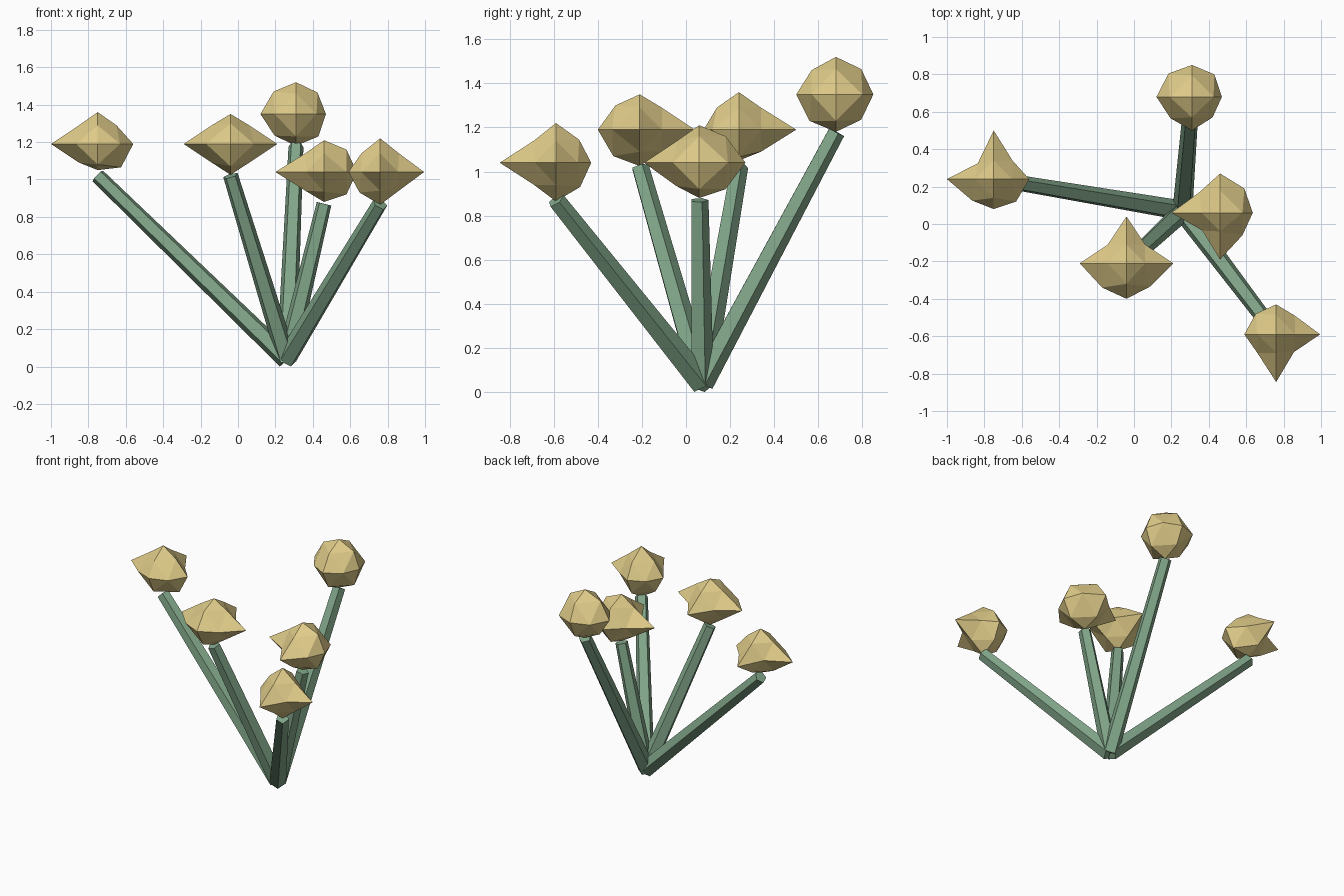
import bpy, bmesh
from mathutils import Vector
from itertools import product

if "Cube" in bpy.data.objects:
    bpy.data.objects.remove(bpy.data.objects["Cube"])


def material(name, rgb):
    m = bpy.data.materials.new(name)
    m.diffuse_color = (*rgb, 1)
    m.use_nodes = True
    m.node_tree.nodes["Principled BSDF"].inputs["Base Color"].default_value = m.diffuse_color
    return m


GREEN = material("stem_green", (0.22, 0.38, 0.25))
GOLD = material("bloom_gold", (0.74, 0.60, 0.25))
BASE = Vector((0.26, 0.07, 0.04))
SIGNS = [(1, 1), (1, -1), (-1, 1), (-1, -1)]

# Per bloom: centre, reach along +x -x +y -y +z -z, then the edge-middle
# offsets in hundredths for the xy, xz and yz planes (++ +- -+ --)
BLOOMS = [
    ((-0.75, 0.24, 1.19), (19, 25, 26, 16, 17, 14),
     (10, 12, 8.5, 11.5), (10, 12.5, 10, 10), (10, 10, 10, 11)),
    ((-0.04, -0.21, 1.19), (25, 25, 25, 19, 16, 16.5),
     (10, 12.5, 10, 13), (10, 10, 10, 10), (10, 10, 11, 12)),
    ((0.31, 0.68, 1.35), (16, 19, 17, 18, 17, 17),
     (12, 11, 12.5, 11.5), (11.5, 12, 12, 11.5), (11.5, 11.5, 11, 12)),
    ((0.46, 0.06, 1.04), (17.5, 26, 21, 25, 17, 16),
     (13, 12, 11, 9.5), (12, 12, 10, 10), (12, 12, 10, 10.5)),
    ((0.76, -0.59, 1.04), (23.5, 17, 16, 25.5, 18, 17.5),
     (10, 9.5, 11, 10), (10, 10, 10, 11), (10.5, 11, 10, 10)),
]


def finish(bm, name, mat):
    bmesh.ops.recalc_face_normals(bm, faces=bm.faces)
    me = bpy.data.meshes.new(name)
    bm.to_mesh(me)
    bm.free()
    me.materials.append(mat)
    ob = bpy.data.objects.new(name, me)
    bpy.context.collection.objects.link(ob)
    return ob


# Faceted bloom: once-divided octahedron with uneven points
def bloom(name, centre, reach, *planes):
    bm = bmesh.new()
    tip, mid = {}, {}
    for axis in range(3):
        for k, s in enumerate((1, -1)):
            v = Vector((0, 0, 0))
            v[axis] = s * reach[axis * 2 + k] / 100
            tip[axis, s] = bm.verts.new(v)
    for (a, b), offsets in zip(((0, 1), (0, 2), (1, 2)), planes):
        for (sa, sb), m in zip(SIGNS, offsets):
            v = Vector((0, 0, 0))
            v[a], v[b] = sa * m / 100, sb * m / 100
            mid[a, b, sa, sb] = bm.verts.new(v)
    for sx, sy, sz in product((1, -1), repeat=3):
        x, y, z = tip[0, sx], tip[1, sy], tip[2, sz]
        xy, xz, yz = mid[0, 1, sx, sy], mid[0, 2, sx, sz], mid[1, 2, sy, sz]
        for f in ((x, xy, xz), (y, yz, xy), (z, xz, yz), (xy, yz, xz)):
            bm.faces.new(f)
    finish(bm, name, GOLD).location = centre


# Tapered five-sided stem from the shared root to just under a bloom
def stem(name, top):
    d = top - BASE
    bm = bmesh.new()
    bmesh.ops.create_cone(bm, cap_ends=True, segments=5, radius1=0.056,
                          radius2=0.042, depth=d.length)
    ob = finish(bm, name, GREEN)
    ob.location = (top + BASE) / 2
    ob.rotation_euler = Vector((0, 0, 1)).rotation_difference(d).to_euler()


for i, spec in enumerate(BLOOMS, 1):
    bloom(f"bloom_{i}", *spec)
    stem(f"stem_{i}", Vector(spec[0]) - Vector((0, 0, 0.17)))
